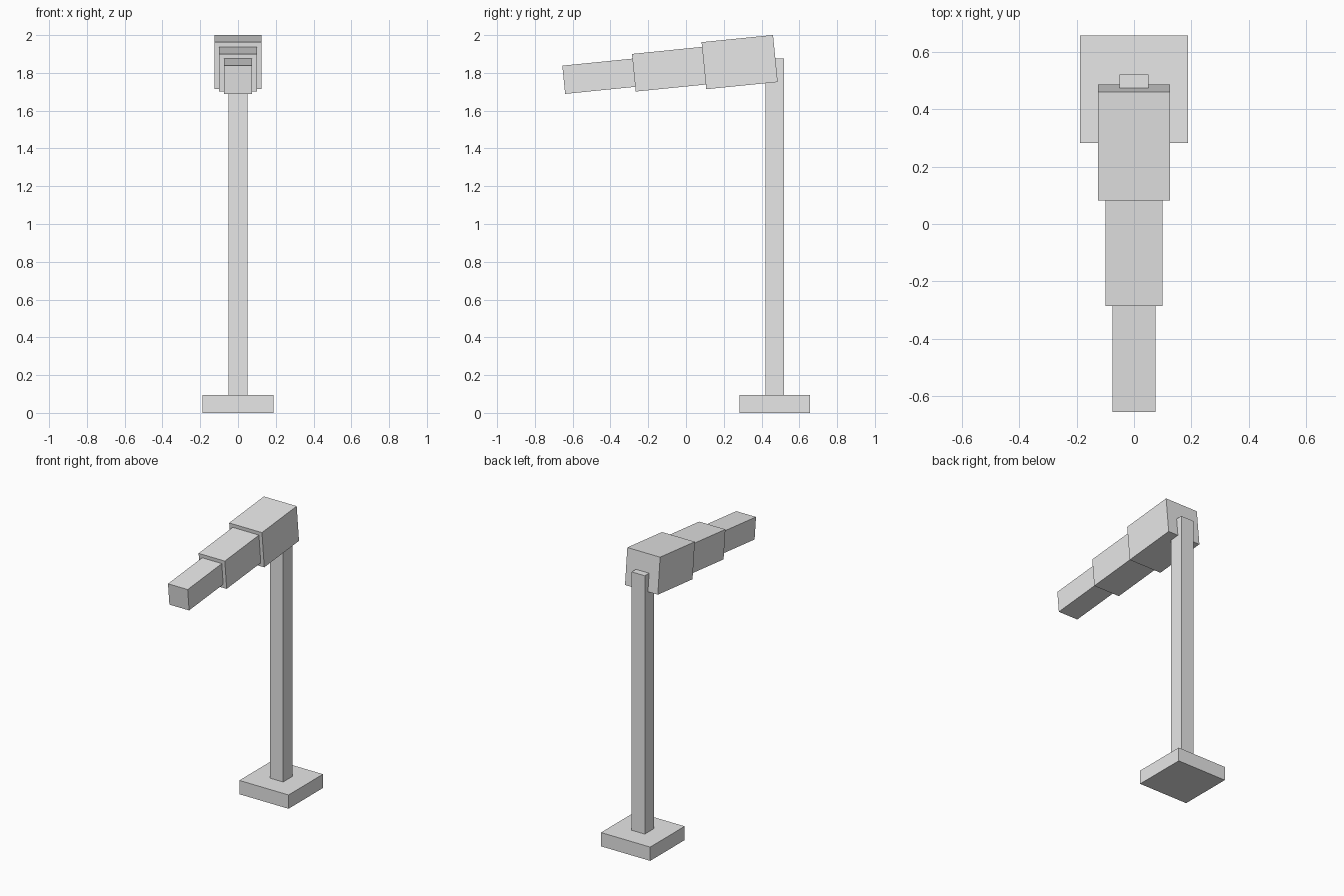
import bpy
import math
from mathutils import Matrix, Vector

default = bpy.data.objects.get("Cube")
if default:
    bpy.data.objects.remove(default, do_unlink=True)

# One plain grey for the whole model
grey = bpy.data.materials.new("light_grey")
grey.use_nodes = True
colour = (0.8, 0.8, 0.8, 1)
grey.diffuse_color = colour
grey.node_tree.nodes["Principled BSDF"].inputs["Base Color"].default_value = colour


def box(name, size, centre, tilt=0.0):
    """Flat-shaded box, tilted about the x axis."""
    bpy.ops.mesh.primitive_cube_add(size=1, location=centre, rotation=(tilt, 0, 0))
    obj = bpy.context.object
    obj.name = name
    obj.scale = size
    obj.data.materials.append(grey)
    return obj


# Stand: square foot and upright post
STAND_Y = 0.47
FOOT_H = 0.095
POST_TOP = 1.875
box("foot", (0.375, 0.375, FOOT_H), (0, STAND_Y, FOOT_H / 2))
box("post", (0.1, 0.1, POST_TOP - FOOT_H), (0, STAND_Y, (POST_TOP + FOOT_H) / 2))

# Telescoping tube: three square sections stepping down along a tilted axis
TILT = 0.1
LENGTH = 0.38
STEP = 0.373
axis = Matrix.Rotation(TILT, 3, "X") @ Vector((0, -1, 0))
rear_centre = Vector((0, 0.284, 1.857))
sections = [("rear_tube", 0.25), ("middle_tube", 0.2), ("front_tube", 0.15)]
for i, (name, width) in enumerate(sections):
    box(name, (width, LENGTH, width), rear_centre + axis * STEP * i, TILT)
